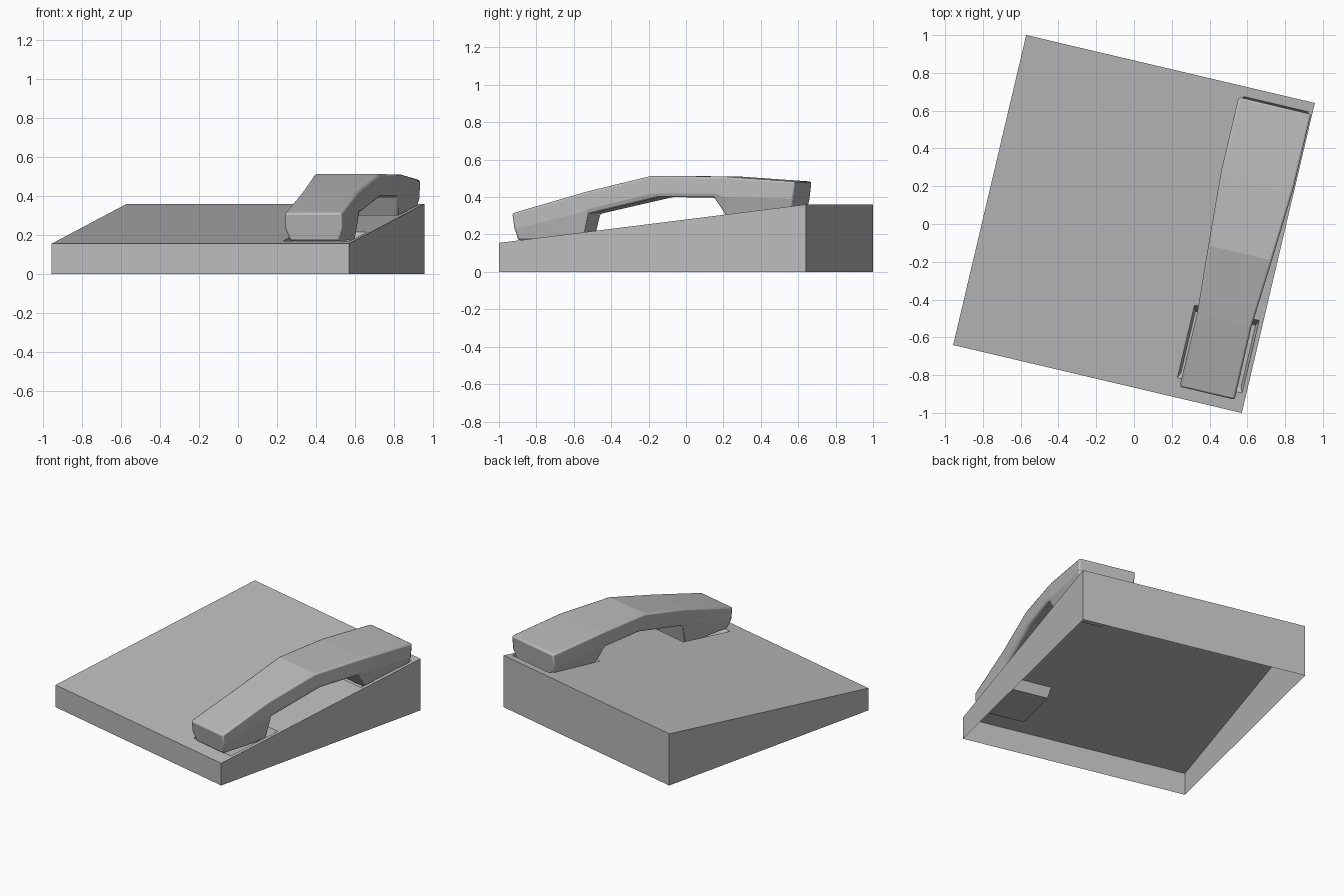
import bpy, bmesh, math

old = bpy.data.objects.get("Cube")
if old:
    bpy.data.objects.remove(old, do_unlink=True)

TURN = math.radians(-13.25)   # whole phone is turned on its stand
HALF_W, HALF_D = 0.785, 0.843
FRONT_Z, BACK_Z = 0.155, 0.36

grey = bpy.data.materials.new("plain_grey")
grey.use_nodes = True
grey.diffuse_color = (0.5, 0.5, 0.5, 1)
grey.node_tree.nodes["Principled BSDF"].inputs["Base Color"].default_value = (0.5, 0.5, 0.5, 1)


def finish(name, bm):
    bmesh.ops.recalc_face_normals(bm, faces=bm.faces)
    mesh = bpy.data.meshes.new(name)
    bm.to_mesh(mesh)
    bm.free()
    mesh.materials.append(grey)
    obj = bpy.data.objects.new(name, mesh)
    obj.rotation_euler.z = TURN
    bpy.context.collection.objects.link(obj)
    return obj


def deck(y):
    return FRONT_Z + (BACK_Z - FRONT_Z) * (y + HALF_D) / (2 * HALF_D)


# Wedge base: an open-bottomed shell with two wells in the sloping deck
xs = [-HALF_W, 0.41, 0.762, HALF_W]
ys = [-HALF_D, -0.74, -0.345, 0.36, 0.79, HALF_D]
well_floor = {1: 0.149, 3: 0.27}

bm = bmesh.new()
grid = [[bm.verts.new((x, y, deck(y))) for x in xs] for y in ys]
for j in range(len(ys) - 1):
    for i in range(len(xs) - 1):
        rim = [grid[j][i], grid[j][i + 1], grid[j + 1][i + 1], grid[j + 1][i]]
        if i == 1 and j in well_floor:
            cx, cy = (xs[1] + xs[2]) / 2, (ys[j] + ys[j + 1]) / 2
            floor = [bm.verts.new((cx + (v.co.x - cx) * 0.93,
                                   cy + (v.co.y - cy) * 0.85, well_floor[j])) for v in rim]
            for k in range(4):
                n = (k + 1) % 4
                bm.faces.new((rim[k], rim[n], floor[n], floor[k]))
            bm.faces.new(floor)
        else:
            bm.faces.new(rim)
# Outer walls
edge_loop = (grid[0] + [row[-1] for row in grid[1:]]
             + grid[-1][-2::-1] + [row[0] for row in grid[-2:0:-1]])
feet = [bm.verts.new((v.co.x, v.co.y, 0)) for v in edge_loop]
for k in range(len(feet)):
    n = (k + 1) % len(feet)
    bm.faces.new((feet[k], feet[n], edge_loop[n], edge_loop[k]))
finish("base", bm)

# Handset: lofted sections (top y, bottom y, half width, bottom half width, top z, mid z, bottom z)
sections = [
    (-0.784, -0.755, 0.150, 0.130, 0.313, 0.230, 0.168),
    (-0.390, -0.400, 0.148, 0.125, 0.425, 0.320, 0.156),
    (-0.375, -0.365, 0.149, 0.142, 0.429, 0.335, 0.310),
    (-0.020, 0.030, 0.173, 0.166, 0.512, 0.420, 0.400),
    (0.340, 0.335, 0.195, 0.188, 0.511, 0.420, 0.398),
    (0.385, 0.410, 0.197, 0.165, 0.510, 0.400, 0.278),
    (0.782, 0.755, 0.197, 0.165, 0.483, 0.390, 0.285),
]
CENTRE_X = 0.582
bm = bmesh.new()
rings = []
for yt, yb, hw, hb, zt, zm, zb in sections:
    ym = yt + (yb - yt) * 0.3
    half = [(hw, yt, zt), (hw, ym, zm), (hb, yb, zb)]
    outline = half + [(-x, y, z) for x, y, z in reversed(half)]
    rings.append([bm.verts.new((CENTRE_X + x, y, z)) for x, y, z in outline])
for a, b in zip(rings, rings[1:]):
    for k in range(6):
        n = (k + 1) % 6
        bm.faces.new((a[k], a[n], b[n], b[k]))
bm.faces.new(rings[0])
bm.faces.new(rings[-1])
handset = finish("handset", bm)

bevel = handset.modifiers.new("soft_edges", 'BEVEL')
bevel.width = 0.011
bevel.segments = 2
bevel.limit_method = 'ANGLE'
bevel.angle_limit = math.radians(40)

bpy.ops.object.select_all(action='DESELECT')
handset.select_set(True)
bpy.context.view_layer.objects.active = handset
bpy.ops.object.shade_smooth_by_angle(angle=math.radians(10))
